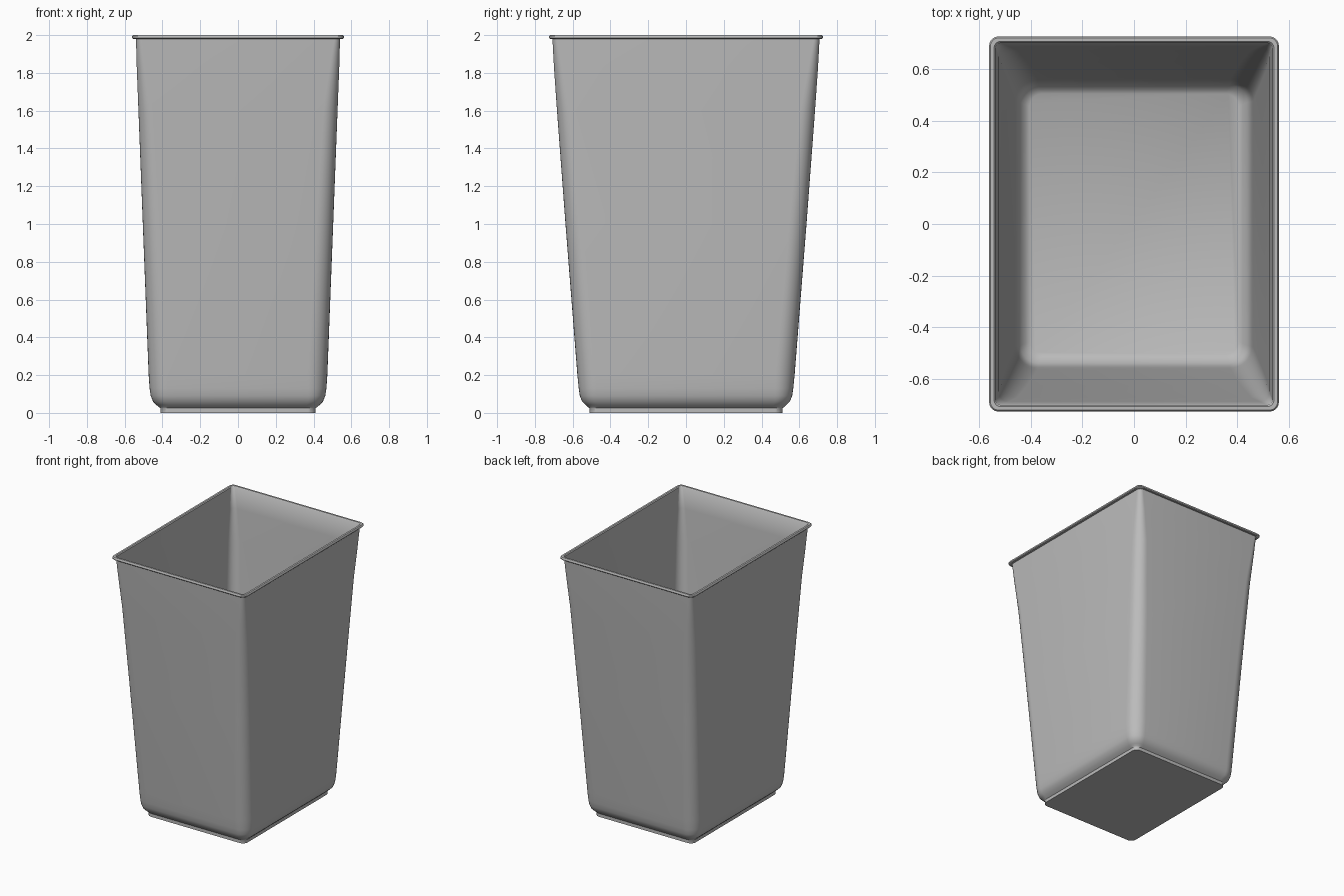
import bpy
import bmesh
from math import cos, sin, pi, radians

cube = bpy.data.objects.get("Cube")
if cube:
    bpy.data.objects.remove(cube)

STEPS = 8  # segments in each rounded corner


def material(name, value):
    mat = bpy.data.materials.new(name)
    mat.use_nodes = True
    colour = (value, value, value, 1)
    mat.diffuse_color = colour
    mat.node_tree.nodes["Principled BSDF"].inputs["Base Color"].default_value = colour
    return mat


def rounded_loop(bm, hx, hy, z, r):
    """Ring of vertices along a rounded rectangle."""
    ring = []
    for i, (sx, sy) in enumerate(((1, 1), (-1, 1), (-1, -1), (1, -1))):
        for k in range(STEPS + 1):
            a = (i + k / STEPS) * pi / 2
            ring.append(bm.verts.new((sx * (hx - r) + r * cos(a),
                                      sy * (hy - r) + r * sin(a), z)))
    return ring


def loft(name, sections, mat):
    """Skin the sections in order and cap both ends."""
    bm = bmesh.new()
    rings = [rounded_loop(bm, *s) for s in sections]
    for a, b in zip(rings, rings[1:]):
        for i in range(len(a)):
            j = (i + 1) % len(a)
            bm.faces.new((a[i], a[j], b[j], b[i]))
    bm.faces.new(rings[0][::-1])
    bm.faces.new(rings[-1])
    mesh = bpy.data.meshes.new(name)
    bm.to_mesh(mesh)
    bm.free()
    mesh.materials.append(mat)
    obj = bpy.data.objects.new(name, mesh)
    bpy.context.collection.objects.link(obj)
    bpy.ops.object.select_all(action="DESELECT")
    bpy.context.view_layer.objects.active = obj
    obj.select_set(True)
    bpy.ops.object.shade_smooth_by_angle(angle=radians(40))
    return obj


# Body sections: half width, half depth, height, corner radius
BODY = [
    (.432, .532, .042, .07), (.45, .55, .06, .08),
    (.462, .562, .09, .09), (.468, .568, .13, .095),
    (.473, .575, .2, .1), (.504, .638, 1.0, .09),
    (.527, .683, 1.6, .075), (.536, .699, 1.83, .05),
    (.54, .707, 1.98, .03),
]
WALL = .012

foot = [(.41, .51, 0, .04), (.41, .51, .025, .04), (.418, .518, .03, .06)]
rim = [(.555, .72, 1.98, .035), (.56, .725, 1.985, .035),
       (.56, .725, 1.994, .035), (.555, .72, 2.0, .032),
       (.541, .706, 2.0, .025), (.535, .7, 1.994, .02)]
inside = [(x - WALL, y - WALL, z + WALL, max(r - WALL, .015))
          for x, y, z, r in reversed(BODY[:-1])]
floor = [(.404, .504, .043, .05)]

loft("waste_bin", foot + BODY + rim + inside + floor,
     material("grey plastic", .5))
